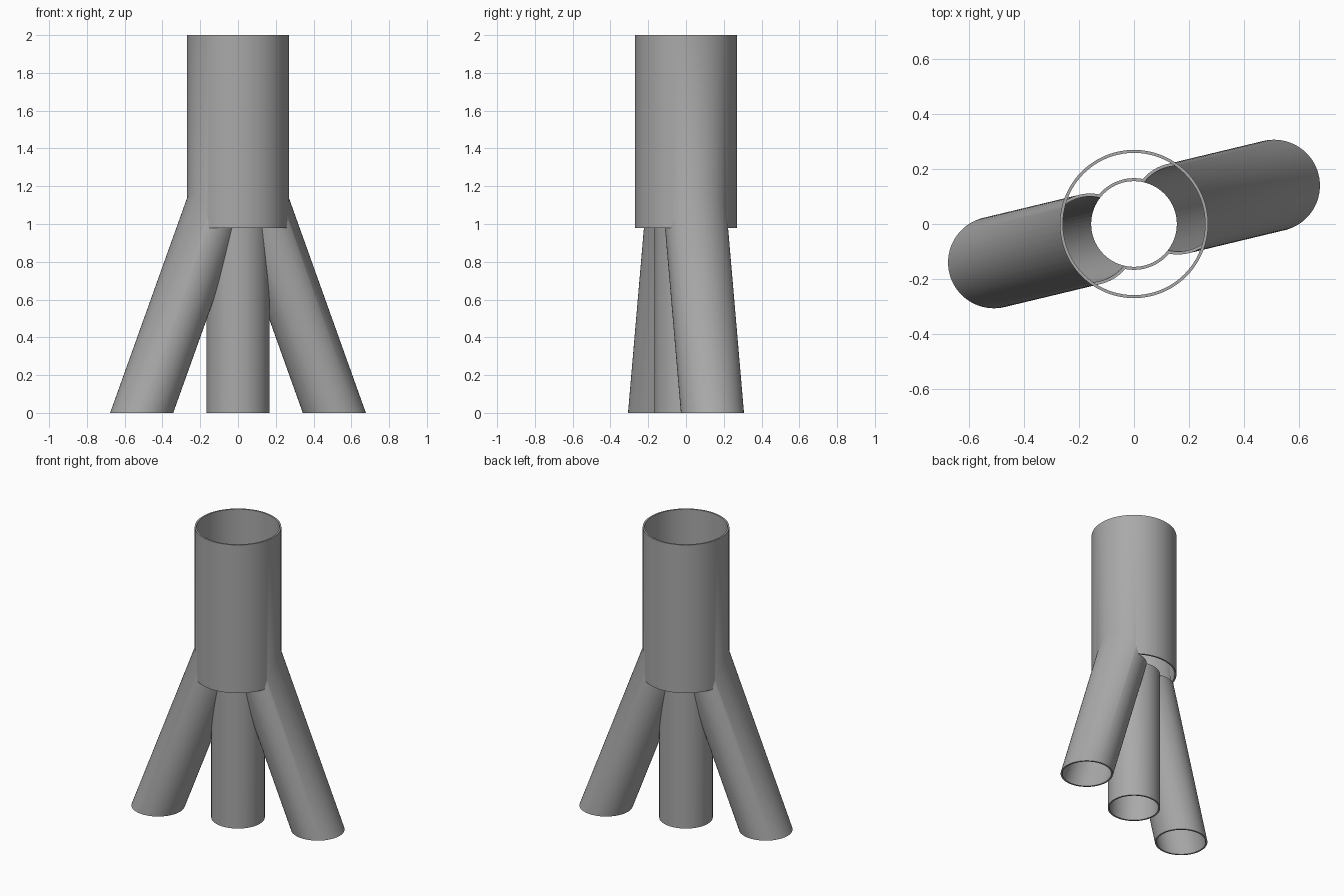
import bpy, bmesh
from mathutils import Vector

cube = bpy.data.objects.get("Cube")
if cube:
    bpy.data.objects.remove(cube, do_unlink=True)

WALL = 0.011
MAIN_R, LEG_R = 0.27, 0.167
MAIN_BOTTOM, TOP = 0.98, 2.0
LEG_TOP = 1.17                      # side legs end hidden inside the main pipe
FOOT = Vector((0.51, 0.14))
LEAN = Vector((-0.358, -0.086))     # sideways drift per unit of height

grey = bpy.data.materials.new("plain_grey")
grey.use_nodes = True
grey.diffuse_color = (0.4, 0.4, 0.4, 1)
grey.node_tree.nodes["Principled BSDF"].inputs["Base Color"].default_value = (0.4, 0.4, 0.4, 1)


def rod(name, radius, z0, z1, foot=Vector((0, 0)), lean=Vector((0, 0))):
    """Solid rod with level ends, sheared sideways along its lean."""
    bm = bmesh.new()
    bmesh.ops.create_cone(bm, cap_ends=True, segments=72,
                          radius1=radius, radius2=radius, depth=z1 - z0)
    for v in bm.verts:
        v.co.z += (z0 + z1) / 2
        v.co.xy += foot + lean * v.co.z
    mesh = bpy.data.meshes.new(name)
    bm.to_mesh(mesh)
    bm.free()
    mesh.materials.append(grey)
    obj = bpy.data.objects.new(name, mesh)
    bpy.context.collection.objects.link(obj)
    return obj


def combine(base, other, operation):
    """Apply a boolean and discard the helper."""
    mod = base.modifiers.new("join", "BOOLEAN")
    mod.operation, mod.solver, mod.object = operation, "EXACT", other
    bpy.context.view_layer.objects.active = base
    bpy.ops.object.modifier_apply(modifier=mod.name)
    bpy.data.objects.remove(other, do_unlink=True)


def pipe_solid(name, inset, extra):
    """Main pipe with a straight middle leg and two leaning legs."""
    body = rod(name, MAIN_R - inset, MAIN_BOTTOM - extra / 10, TOP + extra)
    combine(body, rod("middle_leg", LEG_R - inset, -extra, 1.06), "UNION")
    for side in (1, -1):
        leg = rod("side_leg", LEG_R - inset, -extra, LEG_TOP, FOOT * side, LEAN * side)
        combine(body, leg, "UNION")
    return body


# Hollow the outer shape with a slimmer copy of itself
pipe = pipe_solid("branched_pipe", 0, 0)
combine(pipe, pipe_solid("hollow", WALL, 0.01), "DIFFERENCE")

bpy.ops.object.select_all(action="DESELECT")
pipe.select_set(True)
bpy.context.view_layer.objects.active = pipe
bpy.ops.object.shade_smooth_by_angle(angle=0.52)
